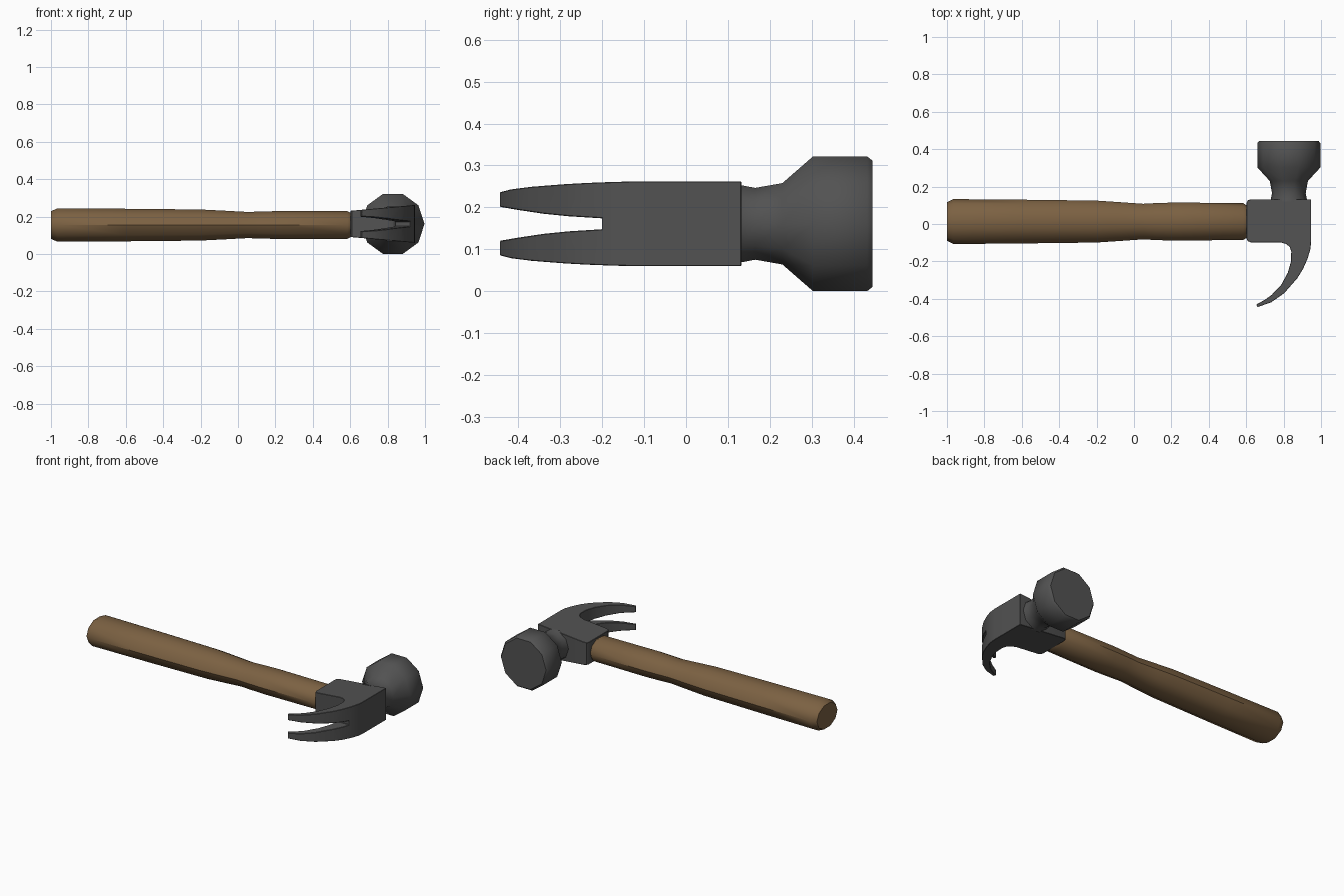
import bpy, bmesh
from math import cos, sin, pi, radians

if "Cube" in bpy.data.objects:
    bpy.data.objects.remove(bpy.data.objects["Cube"])

CZ = 0.161


def material(name, rgb):
    m = bpy.data.materials.new(name)
    m.diffuse_color = (*rgb, 1)
    m.use_nodes = True
    m.node_tree.nodes["Principled BSDF"].inputs["Base Color"].default_value = m.diffuse_color
    return m


def add_object(name, bm, mat=None):
    bmesh.ops.recalc_face_normals(bm, faces=bm.faces[:])
    me = bpy.data.meshes.new(name)
    bm.to_mesh(me)
    bm.free()
    ob = bpy.data.objects.new(name, me)
    bpy.context.collection.objects.link(ob)
    if mat:
        me.materials.append(mat)
    return ob


def select(ob):
    bpy.ops.object.select_all(action='DESELECT')
    ob.select_set(True)
    bpy.context.view_layer.objects.active = ob


def smooth(ob, angle):
    select(ob)
    bpy.ops.object.shade_smooth_by_angle(angle=radians(angle))


def loft(name, rings, mat):
    """Skin equal-length point rings and cap both ends."""
    bm = bmesh.new()
    loops = [[bm.verts.new(p) for p in r] for r in rings]
    n = len(loops[0])
    for a, b in zip(loops, loops[1:]):
        for i in range(n):
            j = (i + 1) % n
            bm.faces.new((a[i], a[j], b[j], b[i]))
    bm.faces.new(loops[0])
    bm.faces.new(loops[-1])
    return add_object(name, bm, mat)


wood = material("wood", (0.20, 0.12, 0.055))
steel = material("steel", (0.085, 0.085, 0.085))
ANG = [2 * pi * i / 10 for i in range(10)]

# Handle: oval sections along x (x, half width y, half height z)
handle_sections = [(-1.0, .103, .074), (-.965, .120, .089), (-.6, .117, .087),
                   (-.2, .112, .083), (-.08, .104, .077), (.05, .095, .070),
                   (.12, .099, .072), (.23, .102, .075), (.585, .098, .074),
                   (.605, .085, .064)]
handle = loft("handle", [[(x, .013 + a * cos(t), .155 + b / .951 * sin(t)) for t in ANG]
                         for x, a, b in handle_sections], wood)
smooth(handle, 44)

# Striking face and neck: turned ten-sided profile along y (y, radius)
poll_profile = [(.12, .098), (.135, .096), (.165, .090), (.23, .102),
                (.303, .169), (.432, .169), (.445, .158)]
poll = loft("striking_head", [[(.828 + r * cos(t), y, CZ + r * sin(t)) for t in ANG]
                              for y, r in poll_profile], steel)
smooth(poll, 44)

# Block and claw: one outline, thinner towards the handle side
outline = [(.947, .132), (.947, -.096), (.943, -.135), (.928, -.185), (.904, -.24),
           (.873, -.29), (.803, -.370), (.733, -.419), (.661, -.444), (.653, -.431),
           (.700, -.405), (.735, -.380), (.787, -.325), (.822, -.261), (.839, -.202),
           (.841, -.148), (.832, -.122), (.812, -.106), (.782, -.098), (.625, -.098),
           (.609, -.092), (.602, -.078), (.602, .114), (.609, .127), (.625, .132)]


def half_thickness(x):
    return .075 + (x - .655) * .09


claw = loft("head_and_claw", [[(x, y, CZ + s * half_thickness(x)) for x, y in outline]
                              for s in (-1, 1)], steel)

# Nail slot that widens to the claw tips
slot = [(-.20, .013), (-.28, .018), (-.34, .024), (-.40, .033), (-.47, .045)]
ring = slot + [(y, -h) for y, h in reversed(slot)]
cutter = loft("slot_cutter", [[(x, y, CZ + h) for y, h in ring] for x in (.5, 1.1)], None)
cutter.hide_render = True
cut = claw.modifiers.new("slot", 'BOOLEAN')
cut.operation = 'DIFFERENCE'
cut.solver = 'EXACT'
cut.object = cutter
bev = claw.modifiers.new("edges", 'BEVEL')
bev.width = .004
bev.segments = 1
bev.limit_method = 'ANGLE'
bev.angle_limit = radians(50)
select(claw)
for m in ("slot", "edges"):
    bpy.ops.object.modifier_apply(modifier=m)
bpy.data.objects.remove(cutter)
smooth(claw, 32)
